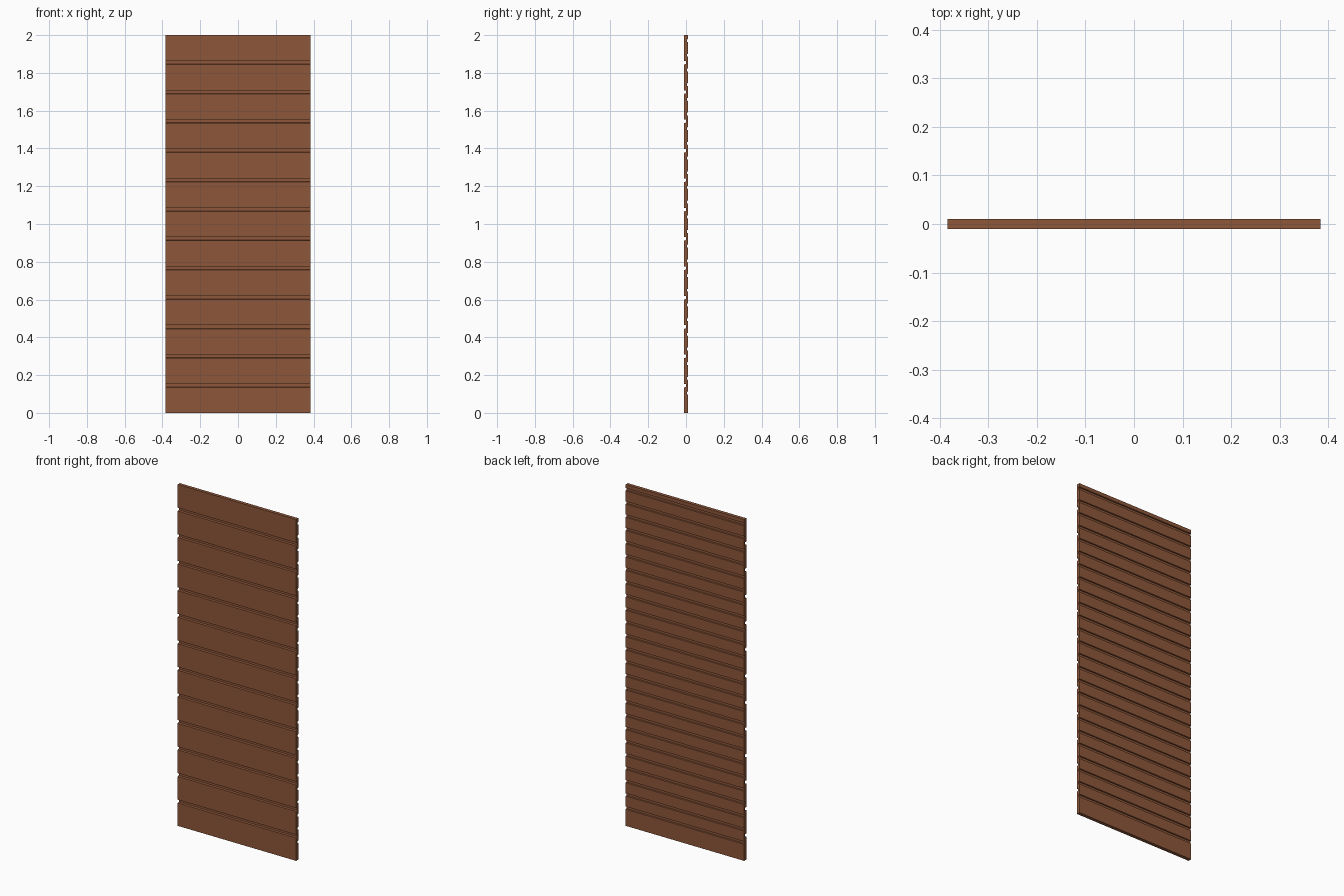
import bpy, bmesh

if "Cube" in bpy.data.objects:
    bpy.data.objects.remove(bpy.data.objects["Cube"])

W, T, H = 0.384, 0.01, 2.0          # half width, half thickness, height
PITCH = 0.1555                      # spacing of the front joints

wood = bpy.data.materials.new("reddish brown wood")
wood.diffuse_color = (0.27, 0.095, 0.042, 1)
wood.use_nodes = True
wood.node_tree.nodes["Principled BSDF"].inputs["Base Color"].default_value = wood.diffuse_color

# Side profile (y, z): front face upwards with wide joints cut into it
profile = [(-T, 0)]
for i in range(12):
    z = 0.144 + i * PITCH
    profile += [(-T, z - 0.010), (0.0, z - 0.007), (0.0, z + 0.009), (-T, z + 0.009)]
profile += [(-T, H), (T, H)]

# Back face downwards with twice as many shallow relief grooves
for i in reversed(range(25)):
    z = 0.105 + i * PITCH / 2
    profile += [(T, z + 0.008), (T - 0.006, z + 0.006), (T - 0.006, z - 0.006), (T, z - 0.008)]
profile.append((T, 0))

# Extrude the profile across the width
bm = bmesh.new()
face = bm.faces.new([bm.verts.new((-W, y, z)) for y, z in profile])
ext = bmesh.ops.extrude_face_region(bm, geom=[face])
bmesh.ops.translate(bm, vec=(2 * W, 0, 0),
                    verts=[v for v in ext["geom"] if isinstance(v, bmesh.types.BMVert)])
bmesh.ops.recalc_face_normals(bm, faces=bm.faces)
# Split the long concave end caps cleanly
bmesh.ops.triangulate(bm, faces=[f for f in bm.faces if len(f.verts) > 4])
mesh = bpy.data.meshes.new("grooved_panel")
bm.to_mesh(mesh)
bm.free()
mesh.materials.append(wood)
bpy.context.collection.objects.link(bpy.data.objects.new("grooved_panel", mesh))
